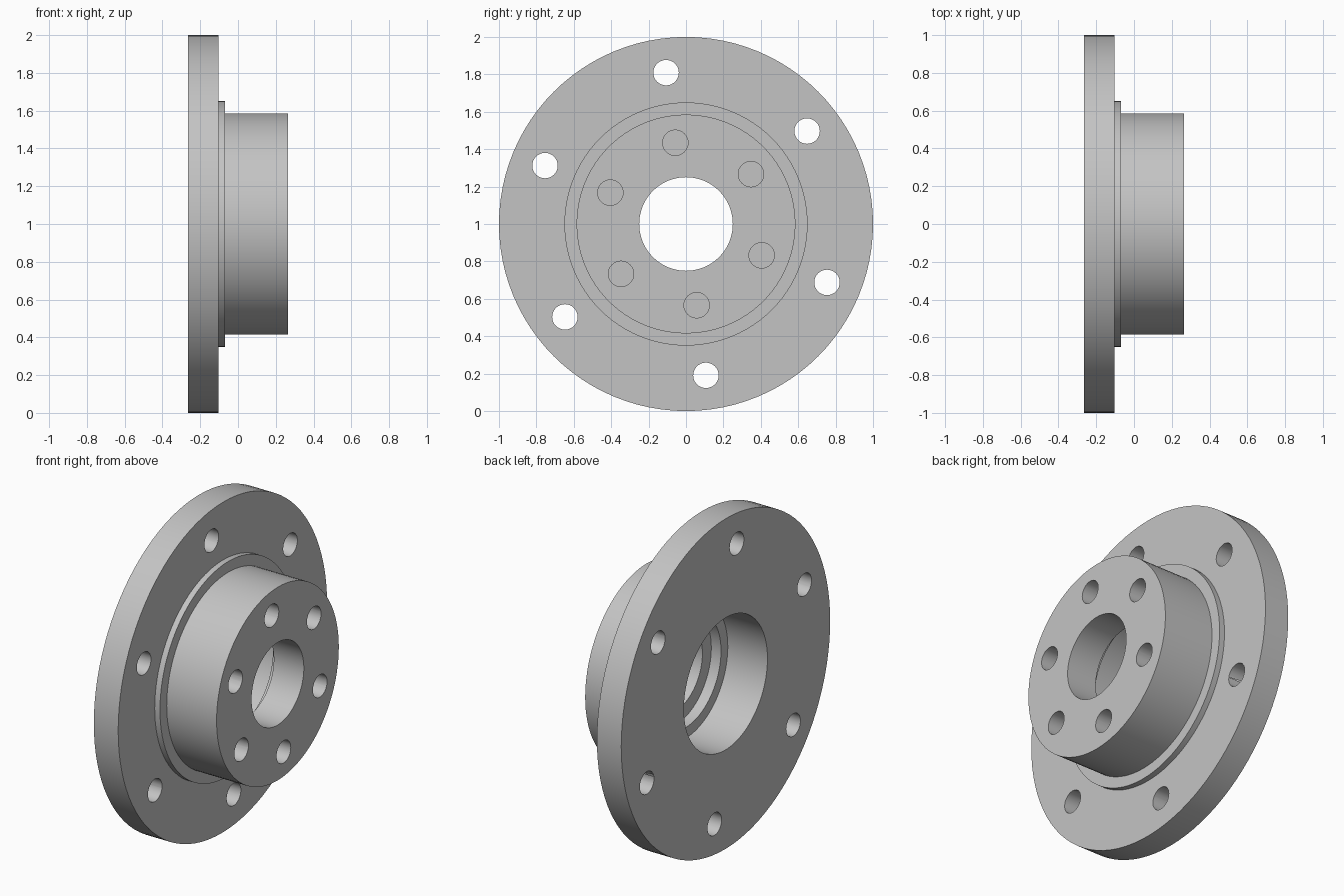
import bpy
import bmesh
from math import cos, sin, pi, radians

if "Cube" in bpy.data.objects:
    bpy.data.objects.remove(bpy.data.objects["Cube"], do_unlink=True)

SEGMENTS = 96
HOLE_SEGMENTS = 32
HOLE_RADIUS = 0.068
FIRST_HOLE = radians(37.5)

steel = bpy.data.materials.new("grey steel")
steel.use_nodes = True
colour = (0.55, 0.55, 0.55, 1)
steel.diffuse_color = colour
steel.node_tree.nodes["Principled BSDF"].inputs["Base Color"].default_value = colour


def add_object(name, bm):
    bmesh.ops.recalc_face_normals(bm, faces=bm.faces)
    mesh = bpy.data.meshes.new(name)
    bm.to_mesh(mesh)
    bm.free()
    mesh.materials.append(steel)
    obj = bpy.data.objects.new(name, mesh)
    bpy.context.collection.objects.link(obj)
    return obj


def add_ring(bm, x, radius, count, cy=0, cz=1):
    return [bm.verts.new((x, cy + radius * cos(2 * pi * i / count),
                          cz + radius * sin(2 * pi * i / count)))
            for i in range(count)]


def bridge(bm, a, b):
    for i in range(len(a)):
        j = (i + 1) % len(a)
        bm.faces.new((a[i], a[j], b[j], b[i]))


def lathe(name, profile):
    """Turn a closed (x, radius) profile about the hub axis."""
    bm = bmesh.new()
    rings = [add_ring(bm, x, r, SEGMENTS) for x, r in profile]
    for k, ring in enumerate(rings):
        bridge(bm, ring, rings[(k + 1) % len(rings)])
    return add_object(name, bm)


def hole_circle(name, pitch_radius, x0, x1):
    """Six round cutters evenly spaced on a pitch circle."""
    bm = bmesh.new()
    for k in range(6):
        a = FIRST_HOLE + k * pi / 3
        centre = (pitch_radius * cos(a), 1 + pitch_radius * sin(a))
        ends = [add_ring(bm, x, HOLE_RADIUS, HOLE_SEGMENTS, *centre) for x in (x0, x1)]
        bridge(bm, *ends)
        for end in ends:
            bm.faces.new(end)
    cutter = add_object(name, bm)
    cutter.hide_render = True
    return cutter


# Flange, shoulder and hub outside, then the stepped bore inside
hub = lathe("flanged_hub", [
    (-0.266, 0.40), (-0.266, 1.0), (-0.103, 1.0),
    (-0.103, 0.65), (-0.068, 0.65), (-0.068, 0.585),
    (0.266, 0.585), (0.266, 0.25), (0.065, 0.25),
    (0.065, 0.335), (0.0, 0.335), (0.0, 0.40),
])

# Through holes in the flange, blind holes in the hub face
cutters = [
    hole_circle("flange_hole_cutter", 0.816, -0.4, 0.0),
    hole_circle("hub_hole_cutter", 0.438, 0.065, 0.4),
]

bpy.ops.object.select_all(action="DESELECT")
hub.select_set(True)
bpy.context.view_layer.objects.active = hub
for cutter in cutters:
    mod = hub.modifiers.new(cutter.name, "BOOLEAN")
    mod.operation = "DIFFERENCE"
    mod.solver = "EXACT"
    mod.object = cutter
    bpy.ops.object.modifier_apply(modifier=mod.name)
    bpy.data.objects.remove(cutter, do_unlink=True)

bpy.ops.object.shade_smooth_by_angle(angle=radians(30))
